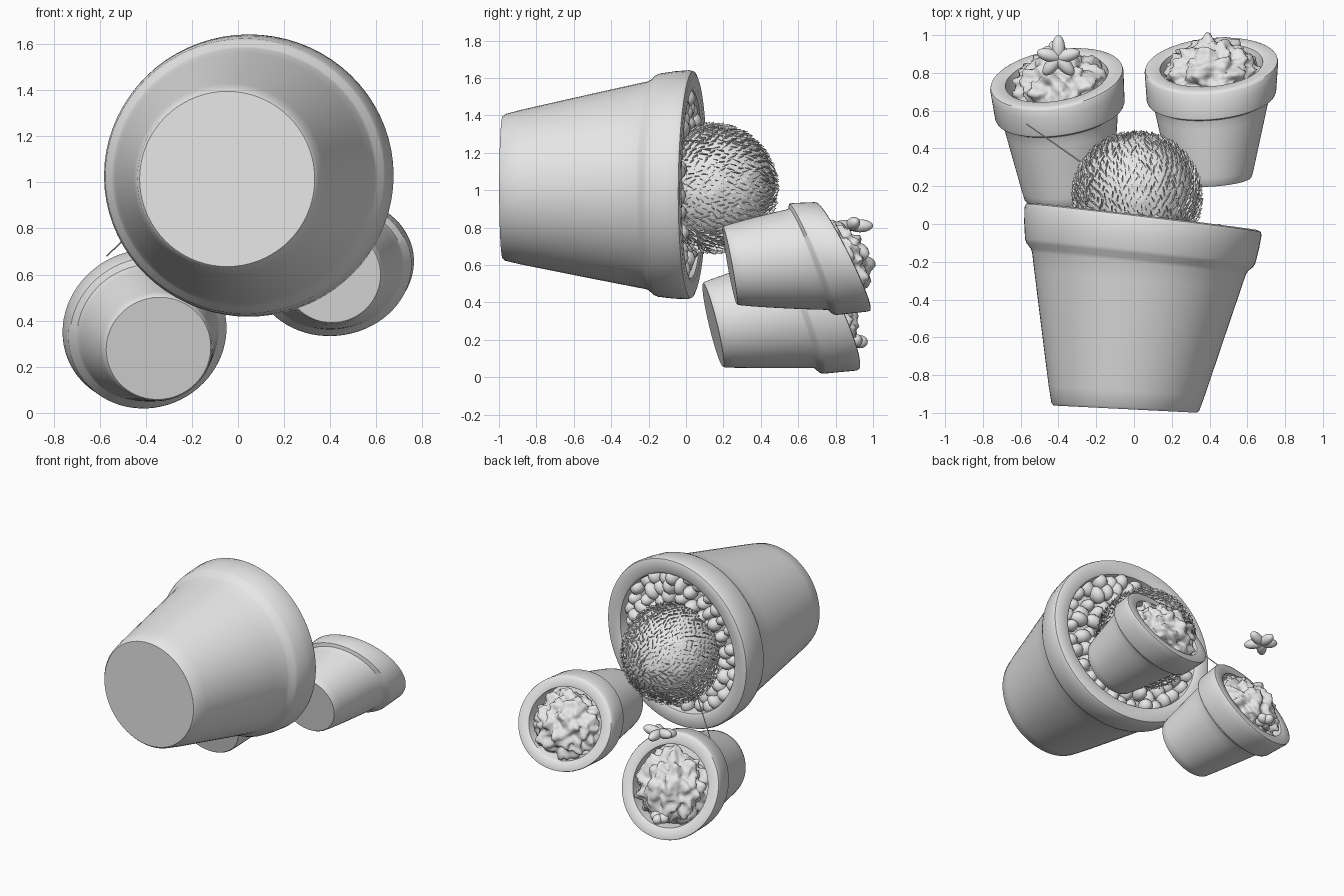
import bpy, bmesh, math, random
from mathutils import Vector, Matrix, noise

random.seed(4)
cube = bpy.data.objects.get("Cube")
if cube:
    bpy.data.objects.remove(cube)

CLAY = (0.8, 0.8, 0.8, 1)
grey = bpy.data.materials.new("plain_grey")
grey.use_nodes = True
grey.diffuse_color = CLAY
grey.node_tree.nodes["Principled BSDF"].inputs["Base Color"].default_value = CLAY


def finish(bm, name, angle=40):
    """Turn a bmesh into a smooth-shaded named object."""
    mesh = bpy.data.meshes.new(name)
    bm.to_mesh(mesh)
    bm.free()
    mesh.materials.append(grey)
    obj = bpy.data.objects.new(name, mesh)
    bpy.context.collection.objects.link(obj)
    bpy.ops.object.select_all(action="DESELECT")
    obj.select_set(True)
    bpy.context.view_layer.objects.active = obj
    bpy.ops.object.shade_smooth_by_angle(angle=math.radians(angle))
    return obj


def frame(center, normal):
    """Matrix whose z axis is the normal and whose x axis runs across."""
    n = Vector(normal).normalized()
    u = (Vector((1, 0, 0)) - n * n.x).normalized()
    v = n.cross(u)
    return Matrix.Translation(center) @ Matrix((u, v, n)).transposed().to_4x4()


# Wall profile: (position along the pot, base-to-mouth blend or radius factor)
def pot(name, base, base_n, base_r, mouth, mouth_n, mouth_r, rim, body, inner, depth):
    """Loft a pot between a base plane and a differently tilted mouth plane."""
    base, mouth = Vector(base), Vector(mouth)
    base_n, mouth_n = Vector(base_n).normalized(), Vector(mouth_n).normalized()
    ratio = base_r / mouth_r[0]
    profile = [(0, ratio * 0.5), (0, ratio * 0.97), (0.012, ratio)]
    steps = 8
    for i in range(1, steps + 1):
        f = i / steps
        profile.append((f * (rim - 0.03), ratio + (body - ratio) * f))
    profile += [(rim - 0.01, body + 0.015), (rim + 0.015, 0.955), (rim + 0.035, 0.97),
                (0.9, 0.99), (0.975, 1), (0.993, 0.99), (1, 0.96),
                (1, inner + 0.03), (0.99, inner), (1 - depth, inner - 0.03)]
    bm = bmesh.new()
    rings, count = [], 72
    for t, r in profile:
        m = frame(base.lerp(mouth, t), base_n.lerp(mouth_n, t))
        aspect = 1 + (mouth_r[1] / mouth_r[0] - 1) * t
        rings.append([bm.verts.new(m @ Vector((
            mouth_r[0] * r * math.cos(a), mouth_r[0] * r * aspect * math.sin(a), 0)))
            for a in (math.tau * k / count for k in range(count))])
    for a, b in zip(rings, rings[1:]):
        for k in range(count):
            j = (k + 1) % count
            bm.faces.new((a[k], a[j], b[j], b[k]))
    bm.faces.new(rings[0])
    bm.faces.new(rings[-1])
    bmesh.ops.recalc_face_normals(bm, faces=bm.faces)
    return finish(bm, name)


def lumpy(name, center, normal, size, rough, freq, seed):
    """Knobbly dome made from a sphere pushed about by noise."""
    bm = bmesh.new()
    bmesh.ops.create_icosphere(bm, subdivisions=5, radius=1)
    m = frame(center, normal)
    for v in bm.verts:
        d = v.co.normalized()
        n = noise.noise(d * freq + Vector((seed, 0, seed))) \
            + 0.4 * noise.noise(d * freq * 2.3 + Vector((0, seed, 0)))
        d = d * (1 + rough * n)
        v.co = m @ Vector((d.x * size[0], d.y * size[1], d.z * size[2]))
    return finish(bm, name, 80)


# Large pot lying on its side
BIG_C, BIG_N = (0.05, 0.04, 1.03), (0.12, 1, -0.01)
pot("large_pot", (-0.047, -0.98, 1.015), (0.05, 1, 0), 0.392,
    BIG_C, BIG_N, (0.632, 0.612), 0.785, 0.9, 0.82, 0.1)

# Pebbles filling the large pot
bm = bmesh.new()
big = frame(BIG_C, BIG_N)
for row, (radius, count) in enumerate(((0.47, 30), (0.39, 26), (0.31, 20))):
    for k in range(count):
        a = math.tau * (k + 0.5 * row + random.uniform(-0.2, 0.2)) / count
        r = radius + random.uniform(-0.02, 0.02)
        spot = Vector((r * math.cos(a), r * math.sin(a), random.uniform(-0.09, -0.05)))
        scale = Matrix.Diagonal((random.uniform(0.045, 0.07), random.uniform(0.04, 0.055),
                                 random.uniform(0.05, 0.075), 1))
        bmesh.ops.create_icosphere(bm, subdivisions=2, radius=1, matrix=big @
                                   Matrix.Translation(spot) @ Matrix.Rotation(a, 4, "Z") @ scale)
finish(bm, "pebbles", 80)

# Round cactus
BALL, BALL_SIZE = Vector((0.015, 0.145, 1.01)), Vector((0.335, 0.335, 0.338))
bm = bmesh.new()
bmesh.ops.create_icosphere(bm, subdivisions=5, radius=1)
for v in bm.verts:
    d = v.co.normalized()
    v.co = BALL + d * BALL_SIZE * (1 + 0.02 * noise.noise(d * 6))
finish(bm, "cactus_ball", 80)

# Short flat spines lying over the cactus skin
bm = bmesh.new()
total = 1300
for k in range(total):
    h = 1 - 2 * (k + 0.5) / total
    a = k * math.pi * (3 - math.sqrt(5))
    w = math.sqrt(1 - h * h)
    d = Vector((w * math.cos(a), h, w * math.sin(a)))
    along = (Vector((0, 1, 0)) - d * d.y).normalized()
    along = Matrix.Rotation(random.uniform(-0.7, 0.7), 3, d) @ along
    side = d.cross(along)
    p = BALL + d * BALL_SIZE
    length, wide = random.uniform(0.015, 0.03), 0.006
    lift = random.uniform(0.01, 0.022)
    tip = bm.verts.new(p + along * length + d * lift)
    foot = [bm.verts.new(p + q) for q in (side * wide - along * length, -side * wide - along * length,
                                          along * length * 0.6 - d * 0.01)]
    for i in range(3):
        bm.faces.new((foot[i], foot[(i + 1) % 3], tip))
    bm.faces.new(foot[::-1])
bmesh.ops.recalc_face_normals(bm, faces=bm.faces)
finish(bm, "cactus_spines", 20)

# One long spine sticking out
start, end = Vector((-0.27, 0.32, 0.97)), Vector((-0.57, 0.53, 0.68))
bm = bmesh.new()
bmesh.ops.create_cone(bm, cap_ends=True, segments=6, radius1=0.004, radius2=0.003,
                      depth=(end - start).length,
                      matrix=frame((start + end) / 2, end - start))
finish(bm, "long_spine")

# Two small pots with leafy clumps
smalls = (
    ("right", (-0.345, 0.145, 0.28), (-0.1, 1, 0.24), 0.235,
     (-0.41, 0.775, 0.375), (-0.17, 1, 0.46), (0.357, 0.37), 3.1),
    ("left", (0.41, 0.235, 0.597), (-0.06, 1, 0.18), 0.215,
     (0.41, 0.845, 0.645), (-0.1, 1, 0.5), (0.355, 0.325), 8.6),
)
for side, base, base_n, base_r, mouth, mouth_n, mouth_r, seed in smalls:
    pot(side + "_small_pot", base, base_n, base_r, mouth, mouth_n, mouth_r,
        0.7, 0.86, 0.77, 0.22)
    n = Vector(mouth_n).normalized()
    r = mouth_r[0] * 0.66
    lumpy(side + "_clump", Vector(mouth) - n * 0.07, mouth_n,
          (r, r * mouth_r[1] / mouth_r[0], 0.18), 0.28, 3.6, seed)

# Knobbly shoots: a loose one above the right pot and one low on its clump
for name, spot, spread in (("loose_shoot", Vector((-0.4, 0.88, 0.81)), 0.1),
                           ("low_shoot", Vector((-0.42, 0.9, 0.19)), 0.06)):
    bm = bmesh.new()
    for k in range(5):
        a = math.tau * k / 5 + math.pi / 2
        d = Vector((math.cos(a) * 1.2, math.sin(a), 0.25 * math.sin(k * 2))).normalized()
        m = frame(spot + d * spread * 0.5, d)
        bmesh.ops.create_icosphere(bm, subdivisions=3, radius=1, matrix=m @
                                   Matrix.Diagonal((0.035, 0.035, spread * 0.7, 1)))
    finish(bm, name, 80)
